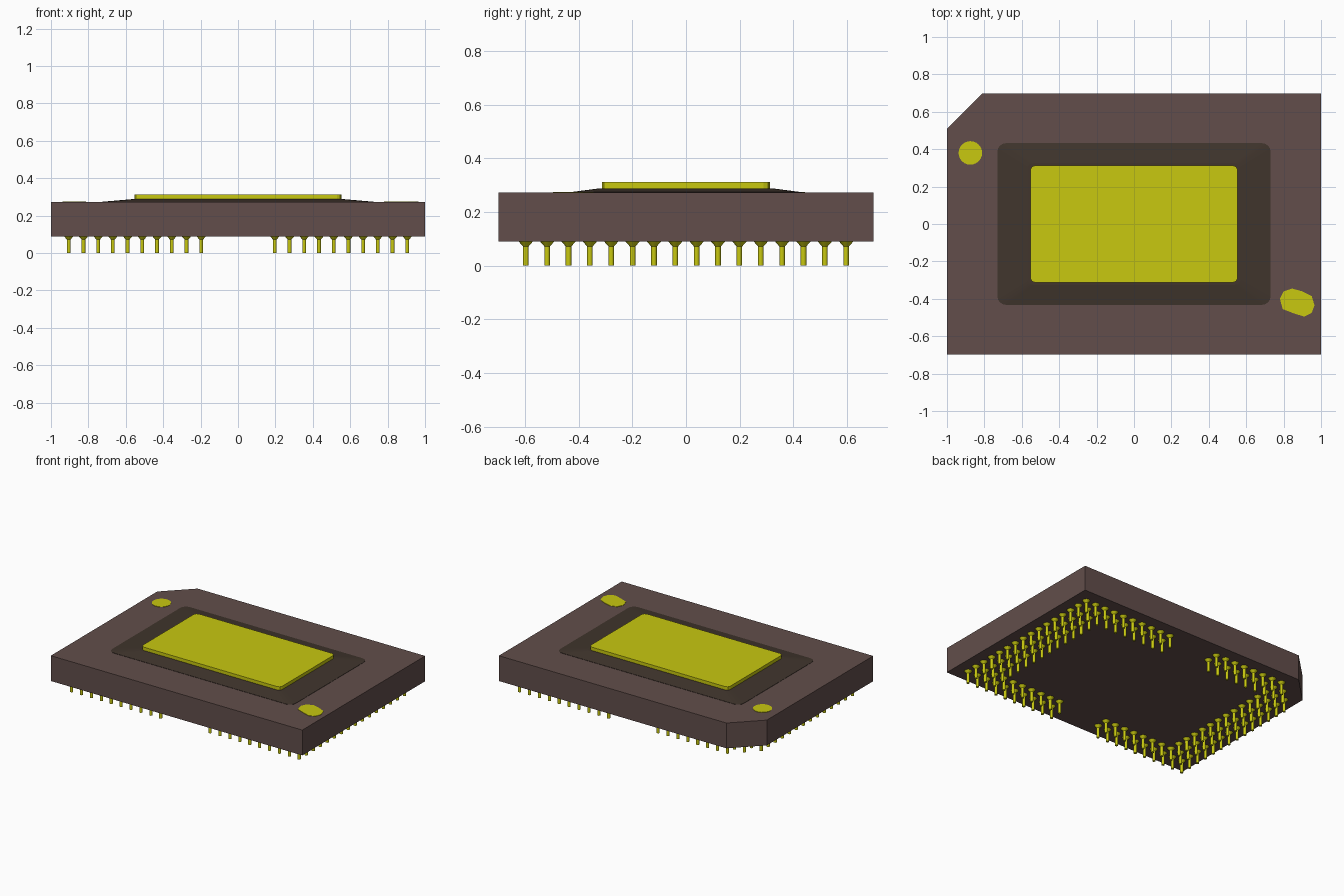
import bpy, bmesh, math
from mathutils import Matrix

if "Cube" in bpy.data.objects:
    bpy.data.objects.remove(bpy.data.objects["Cube"])


def material(name, rgb):
    m = bpy.data.materials.new(name)
    m.use_nodes = True
    m.diffuse_color = (*rgb, 1)
    m.node_tree.nodes["Principled BSDF"].inputs["Base Color"].default_value = (*rgb, 1)
    return m


ceramic = material("brown ceramic", (0.122, 0.076, 0.070))
dark = material("dark brown", (0.052, 0.036, 0.026))
gold = material("yellow gold", (0.58, 0.58, 0.005))


def finish(name, bm, mat):
    bmesh.ops.recalc_face_normals(bm, faces=bm.faces)
    mesh = bpy.data.meshes.new(name)
    bm.to_mesh(mesh)
    bm.free()
    mesh.materials.append(mat)
    ob = bpy.data.objects.new(name, mesh)
    bpy.context.collection.objects.link(ob)
    return ob


def loft(name, rings, mat):
    """Solid through stacked (outline, height) rings, capped at both ends."""
    bm = bmesh.new()
    loops = [[bm.verts.new((x, y, z)) for x, y in pts] for pts, z in rings]
    for a, b in zip(loops, loops[1:]):
        for i in range(len(a)):
            j = (i + 1) % len(a)
            bm.faces.new((a[i], a[j], b[j], b[i]))
    bm.faces.new(loops[0][::-1])
    bm.faces.new(loops[-1])
    return finish(name, bm, mat)


def rounded_rect(hx, hy, r, steps=4):
    pts = []
    for k, (sx, sy) in enumerate([(1, 1), (-1, 1), (-1, -1), (1, -1)]):
        for s in range(steps + 1):
            a = (k + s / steps) * math.pi / 2
            pts.append((sx * (hx - r) + r * math.cos(a), sy * (hy - r) + r * math.sin(a)))
    return pts


# Package body with one cut corner
outline = [(-1, -0.698), (1, -0.698), (1, 0.698), (-0.81, 0.698), (-1, 0.51)]
loft("package_body", [(outline, 0.09), (outline, 0.272)], ceramic)

# Sloped dark surround and raised metal lid
base = rounded_rect(0.73, 0.432, 0.045)
loft("lid_surround", [(base, 0.265), (base, 0.274),
                      (rounded_rect(0.57, 0.325, 0.03), 0.288)], dark)
lid = rounded_rect(0.554, 0.313, 0.025, 2)
loft("metal_lid", [(lid, 0.28), (lid, 0.312)], gold)

# Painted marks on the top face
disc = [(-0.875 + 0.063 * math.cos(i * math.tau / 24),
         0.38 + 0.063 * math.sin(i * math.tau / 24)) for i in range(24)]
blob = [(0.78, -0.40), (0.795, -0.455), (0.86, -0.48), (0.91, -0.495), (0.95, -0.475),
        (0.965, -0.435), (0.95, -0.385), (0.90, -0.36), (0.845, -0.345), (0.80, -0.36)]
for name, pts in (("round_mark", disc), ("long_mark", blob)):
    loft(name, [(pts, 0.270), (pts, 0.2745)], gold)

# Pins: wide bands along the sides, two rows front and back with a central gap
bm = bmesh.new()
COLS, ROWS, PITCH_X, PITCH_Y = 24, 16, 0.0787, 0.0796
for c in range(COLS):
    for r in range(ROWS):
        side = min(c, COLS - 1 - c)
        end = min(r, ROWS - 1 - r)
        in_band = side < 3 or (end < 2 and side < 10)
        cut_corner = c + (ROWS - 1 - r) < 2
        if not in_band or cut_corner:
            continue
        x = (c - (COLS - 1) / 2) * PITCH_X
        y = (r - (ROWS - 1) / 2) * PITCH_Y
        # Straight stem, then conical head against the body
        for r1, r2, z0, z1 in ((0.0105, 0.0105, 0.0, 0.075), (0.0105, 0.027, 0.072, 0.091)):
            bmesh.ops.create_cone(bm, cap_ends=True, segments=10, radius1=r1, radius2=r2,
                                  depth=z1 - z0,
                                  matrix=Matrix.Translation((x, y, (z0 + z1) / 2)))
pins = finish("contact_pins", bm, gold)

# Smooth the round pins while keeping their edges sharp
bpy.ops.object.select_all(action="DESELECT")
pins.select_set(True)
bpy.context.view_layer.objects.active = pins
bpy.ops.object.shade_smooth_by_angle(angle=math.radians(40))
